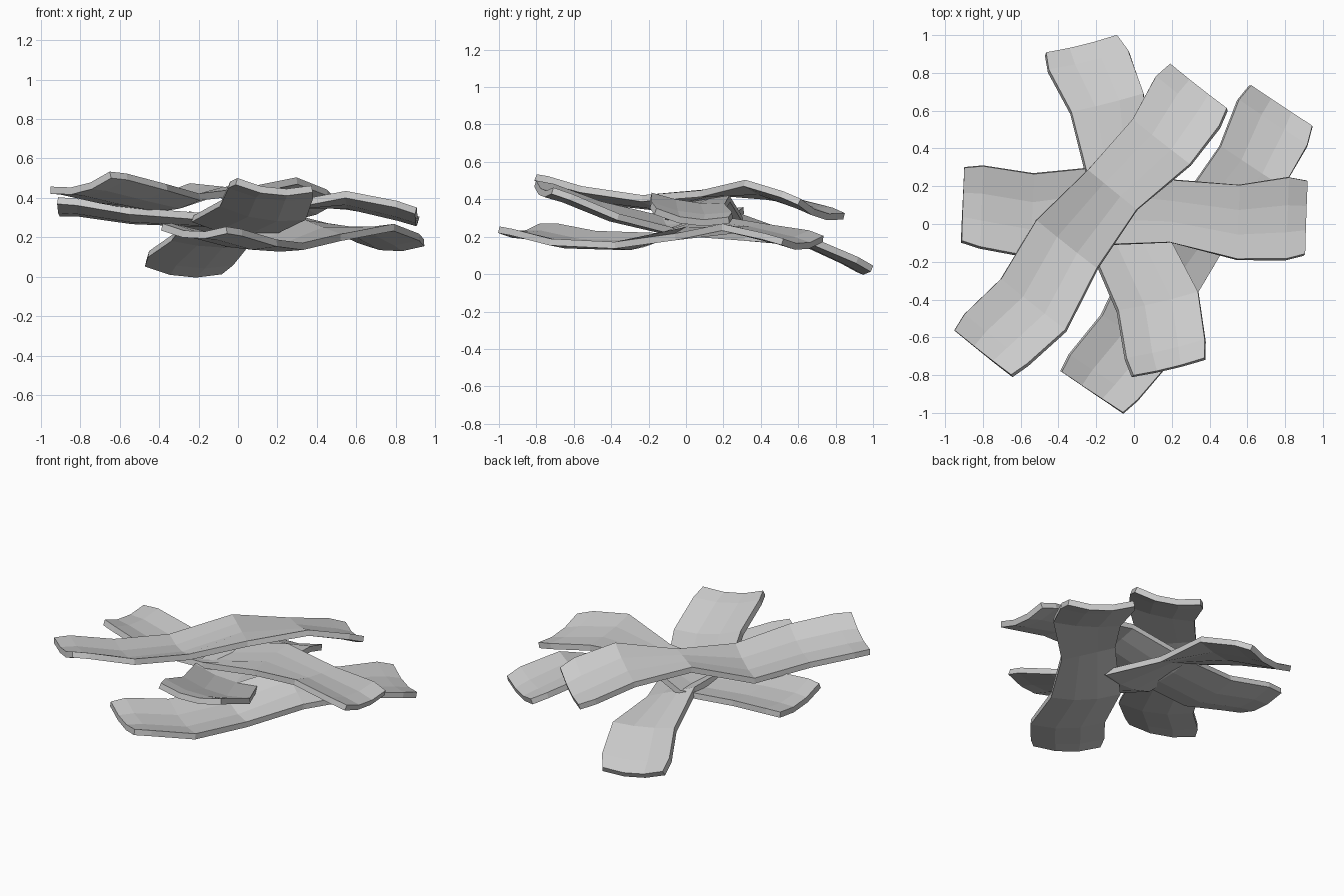
import bpy
import bmesh
from mathutils import Vector, Matrix

cube = bpy.data.objects.get("Cube")
if cube:
    bpy.data.objects.remove(cube, do_unlink=True)

# One plain grey for every strip
grey = bpy.data.materials.new("plain_grey")
grey.use_nodes = True
colour = (0.6, 0.6, 0.6, 1.0)
grey.diffuse_color = colour
bsdf = next(n for n in grey.node_tree.nodes if n.type == 'BSDF_PRINCIPLED')
bsdf.inputs["Base Color"].default_value = colour

# Wavy strip stations:
# distance along, left edge offset, right edge offset, left height, right height, sag
STATIONS = [
    (0.00, 0.194, -0.194, 0.0, 0.0, 0.03),
    (0.10, 0.206, -0.222, 0.005, -0.008, 0.03),
    (0.37, 0.178, -0.258, -0.025, -0.05, 0.03),
    (0.73, 0.229, -0.180, -0.025, -0.057, 0.025),
    (1.10, 0.160, -0.160, 0.092, 0.0, 0.0),
    (1.46, 0.152, -0.243, 0.055, 0.068, 0.015),
    (1.72, 0.206, -0.227, 0.025, 0.027, 0.03),
    (1.82, 0.194, -0.194, 0.0, 0.0, 0.03),
]
COLUMNS = 4
THICKNESS = 0.036


def strip_mesh():
    """Upper sheet of a strip, with its middle columns sagging."""
    bm = bmesh.new()
    rows = []
    for along, left, right, z_left, z_right, sag in STATIONS:
        row = []
        for j in range(COLUMNS):
            t = j / (COLUMNS - 1)
            drop = sag if 0 < j < COLUMNS - 1 else 0
            row.append(bm.verts.new((along,
                                     right + (left - right) * t,
                                     z_right + (z_left - z_right) * t - drop)))
        rows.append(row)
    for a, b in zip(rows, rows[1:]):
        for j in range(COLUMNS - 1):
            bm.faces.new((a[j], b[j], b[j + 1], a[j + 1]))
    mesh = bpy.data.meshes.new("wavy_strip")
    bm.to_mesh(mesh)
    bm.free()
    mesh.materials.append(grey)
    return mesh


def place_strip(name, mesh, near_left, near_right, far_left):
    """Put a strip so that three of its top corners meet the given points."""
    l0, r0, l1 = Vector(near_left), Vector(near_right), Vector(far_left)
    u = (l1 - l0).normalized()
    v = l0 - r0
    v = (v - u * v.dot(u)).normalized()
    n = u.cross(v)
    basis = Matrix((u, v, n)).transposed().to_4x4()
    obj = bpy.data.objects.new(name, mesh)
    bpy.context.scene.collection.objects.link(obj)
    obj.matrix_world = Matrix.Translation((l0 + r0) / 2) @ basis
    solid = obj.modifiers.new("thickness", 'SOLIDIFY')
    solid.thickness = THICKNESS
    solid.offset = -1


# Four copies of the strip, piled crosswise
sheet = strip_mesh()
place_strip("top_strip", sheet,
            (-0.95, -0.56, 0.457), (-0.65, -0.80, 0.534), (0.19, 0.85, 0.326))
place_strip("cross_strip", sheet,
            (-0.90, 0.30, 0.357), (-0.91, -0.09, 0.404), (0.92, 0.23, 0.305))
place_strip("sloping_strip", sheet,
            (0.00, -0.80, 0.50), (0.37, -0.71, 0.463), (-0.46, 0.90, 0.085))
place_strip("bottom_strip", sheet,
            (-0.38, -0.78, 0.27), (-0.06, -1.00, 0.255), (0.62, 0.735, 0.205))
